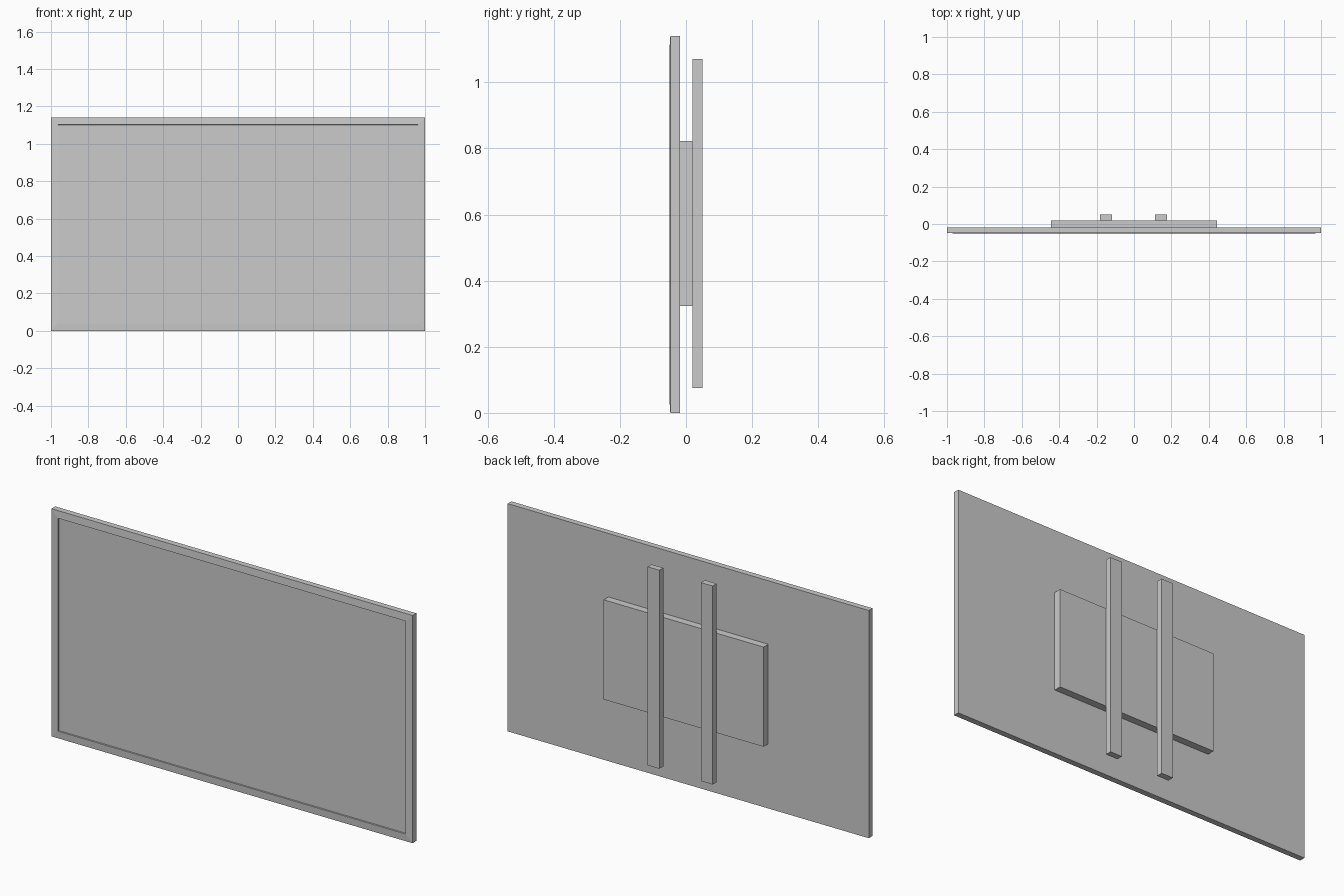
import bpy, bmesh

if "Cube" in bpy.data.objects:
    bpy.data.objects.remove(bpy.data.objects["Cube"])

def finish(name, bm):
    bmesh.ops.recalc_face_normals(bm, faces=bm.faces)
    mesh = bpy.data.meshes.new(name)
    bm.to_mesh(mesh)
    bm.free()
    obj = bpy.data.objects.new(name, mesh)
    bpy.context.collection.objects.link(obj)
    return obj

def box(name, x0, x1, y0, y1, z0, z1):
    bm = bmesh.new()
    bmesh.ops.create_cube(bm, size=1)
    for v in bm.verts:
        v.co.x = x0 + (v.co.x + 0.5) * (x1 - x0)
        v.co.y = y0 + (v.co.y + 0.5) * (y1 - y0)
        v.co.z = z0 + (v.co.z + 0.5) * (z1 - z0)
    return finish(name, bm)

WIDTH, HEIGHT = 2.0, 1.14

# Screen panel: nested rectangles (inset, y) give back, side, sloped bezel and recess
steps = [(0, -0.018), (0, -0.0475), (0.037, -0.05), (0.038, -0.044)]
bm = bmesh.new()
rings = []
for inset, y in steps:
    x, lo, hi = WIDTH / 2 - inset, inset, HEIGHT - inset
    rings.append([bm.verts.new((px, y, pz))
                  for px, pz in ((-x, lo), (x, lo), (x, hi), (-x, hi))])
for a, b in zip(rings, rings[1:]):
    for i in range(4):
        j = (i + 1) % 4
        bm.faces.new((a[i], a[j], b[j], b[i]))
bm.faces.new(rings[0])
bm.faces.new(rings[-1])
finish("screen_panel", bm)

# Wall mount plate on the back
box("mount_plate", -0.443, 0.443, -0.018, 0.019, 0.323, 0.822)

# Two vertical mounting rails
for side, cx in (("left", -0.15), ("right", 0.145)):
    box("mount_rail_" + side, cx - 0.0325, cx + 0.0325, 0.019, 0.05, 0.076, 1.07)
